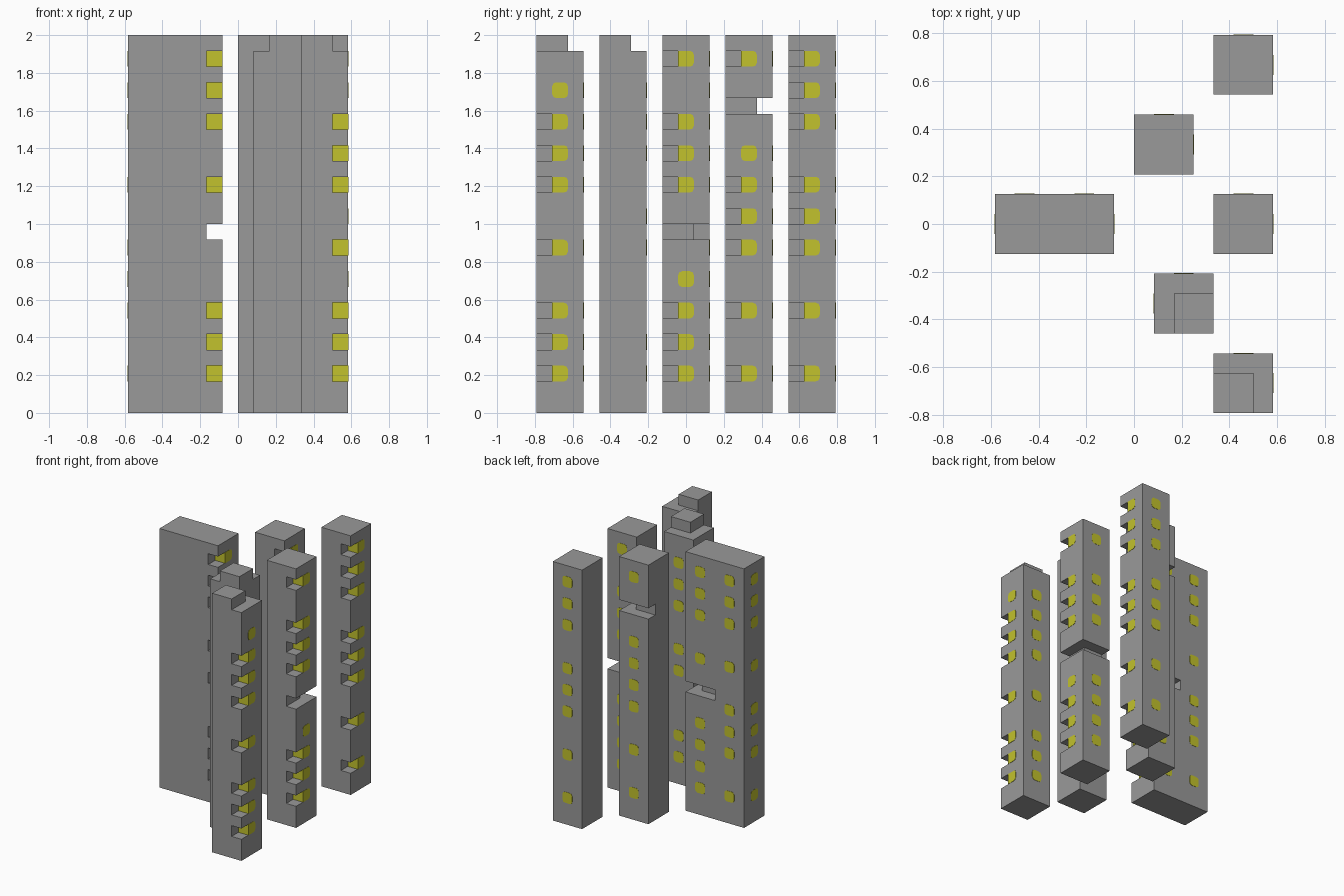
import bpy, bmesh, math
from mathutils import Vector

if "Cube" in bpy.data.objects:
    bpy.data.objects.remove(bpy.data.objects["Cube"], do_unlink=True)

U = 1 / 12      # one storey / grid cell
E = 0.2         # overshoot of cutters, in cells
PLATE = 0.002   # thickness of window panes


def material(name, rgb):
    m = bpy.data.materials.new(name)
    m.use_nodes = True
    m.diffuse_color = (*rgb, 1)
    m.node_tree.nodes["Principled BSDF"].inputs["Base Color"].default_value = (*rgb, 1)
    return m


GREY = material("concrete grey", (0.32, 0.32, 0.32))
YELLOW = material("window yellow", (0.54, 0.54, 0.026))


def make_object(name, bm, *mats):
    bmesh.ops.recalc_face_normals(bm, faces=bm.faces)
    mesh = bpy.data.meshes.new(name)
    bm.to_mesh(mesh)
    bm.free()
    ob = bpy.data.objects.new(name, mesh)
    bpy.context.collection.objects.link(ob)
    for m in mats:
        mesh.materials.append(m)
    return ob


def solid(bm, points, offset):
    """Closed solid from a flat polygon pushed along an offset."""
    offset = Vector(offset)
    low = [bm.verts.new(p) for p in points]
    high = [bm.verts.new(Vector(p) + offset) for p in points]
    bm.faces.new(low)
    bm.faces.new(high)
    n = len(points)
    for i in range(n):
        bm.faces.new((low[i], low[(i + 1) % n], high[(i + 1) % n], high[i]))


def prism(bm, outline, z0, z1):
    """Upright prism, all sizes in cells."""
    solid(bm, [(x * U, y * U, z0 * U) for x, y in outline], (0, 0, (z1 - z0) * U))


def rect(x0, x1, y0, y1):
    return [(x0, y0), (x1, y0), (x1, y1), (x0, y1)]


def pane_outline(square_side):
    """Rounded unit square; the low side stays square next to a corner notch."""
    r, pts = 0.25, []
    for cx, cy, start in ((1, 1, 0), (0, 1, 90), (0, 0, 180), (1, 0, 270)):
        if square_side and cx == 0:
            pts.append((cx, cy))
            continue
        mx, my = abs(cx - r), abs(cy - r)
        for k in range(3):
            a = math.radians(start + 45 * k)
            pts.append((mx + r * math.cos(a), my + r * math.sin(a)))
    return pts


def windows(name, x0, y0, floors, notched, side):
    """Panes on the back face and on the outer face (side +1 left, -1 right)."""
    bm = bmesh.new()
    face_x = (x0 + 3 if side > 0 else x0) * U
    for f in floors:
        solid(bm, [(face_x, (y0 + 1 + a) * U, (f + b) * U)
                   for a, b in pane_outline(f in notched)], (side * PLATE, 0, 0))
        solid(bm, [((x0 + 1 + a) * U, (y0 + 3) * U, (f + b) * U)
                   for a, b in pane_outline(False)], (0, PLATE, 0))
    make_object(name, bm, YELLOW)


def tower(name, x0, x1, y0, corner_x, side, notched, gap):
    """Block with corner notches and one storey set back to a 2x2 core."""
    bm = bmesh.new()
    prism(bm, rect(x0, x1, y0, y0 + 3), 0, 24)
    body = make_object(name, bm, GREY, YELLOW)

    cut = bmesh.new()
    for f in notched:
        prism(cut, rect(x1 - 1, x1 + E, y0 - E, y0 + 1), f, f + 1)
    if gap is not None:
        # L-shaped cut round the core, mirrored for towers facing the other way
        inner = 0 if x1 - x0 > 3 else -E
        ell = [(inner, 2), (2, 2), (2, -E), (3 + E, -E), (3 + E, 3 + E), (inner, 3 + E)]
        outline = [(corner_x + side * a, y0 + b) for a, b in ell]
        prism(cut, outline, gap, gap + 1 + (E if gap == 23 else 0))
    if not cut.faces:
        cut.free()
        return
    cutter = make_object(name + "_cutter", cut, GREY)
    cutter.hide_render = True
    mod = body.modifiers.new("cuts", "BOOLEAN")
    mod.operation, mod.solver, mod.object = "DIFFERENCE", "EXACT", cutter
    bpy.context.view_layer.objects.active = body
    bpy.ops.object.modifier_apply(modifier=mod.name)
    bpy.data.objects.remove(cutter, do_unlink=True)

    # the glass shows on the notch wall that faces the front
    for p in body.data.polygons:
        glass = p.normal.y < -0.9 and abs(p.center.y - (y0 + 1) * U) < 0.01
        p.material_index = 1 if glass else 0


# name, x0, y0, window floors, set-back floor, floors without a notch
TOWERS = [
    ("back_left_tower", 4, 6.5, (2, 6, 10, 12, 14, 18, 20, 22), None, ()),
    ("back_middle_tower", 0, 2.5, (2, 6, 10, 12, 14, 16, 22), 19, (16,)),
    ("left_tower", 4, -1.5, (2, 4, 6, 8, 14, 16, 18, 22), 11, (8,)),
    ("front_left_tower", 4, -9.5, (2, 4, 6, 10, 14, 16, 18, 20), 23, (20,)),
]
for name, x0, y0, floors, gap, plain in TOWERS:
    notched = [f for f in floors if f not in plain]
    tower(name, x0, x0 + 3, y0, x0, 1, notched, gap)
    windows(name + "_windows", x0, y0, floors, notched, 1)

# front middle tower faces the other way and has no notches
tower("front_middle_tower", 1, 4, -5.5, 4, -1, [], 23)
windows("front_middle_tower_windows", 1, -5.5, (2, 4, 10, 12, 16, 18, 20), [], -1)

# wide slab: two joined towers, the inner one notched
slab_notches = [2, 4, 6, 14, 18, 20, 22]
tower("wide_slab", -7, -1, -1.5, -4, 1, slab_notches, 11)
windows("slab_left_windows", -4, -1.5, slab_notches + [8], slab_notches, 1)
windows("slab_right_windows", -7, -1.5, (2, 6, 8, 10, 14, 18, 20, 22), [], -1)
